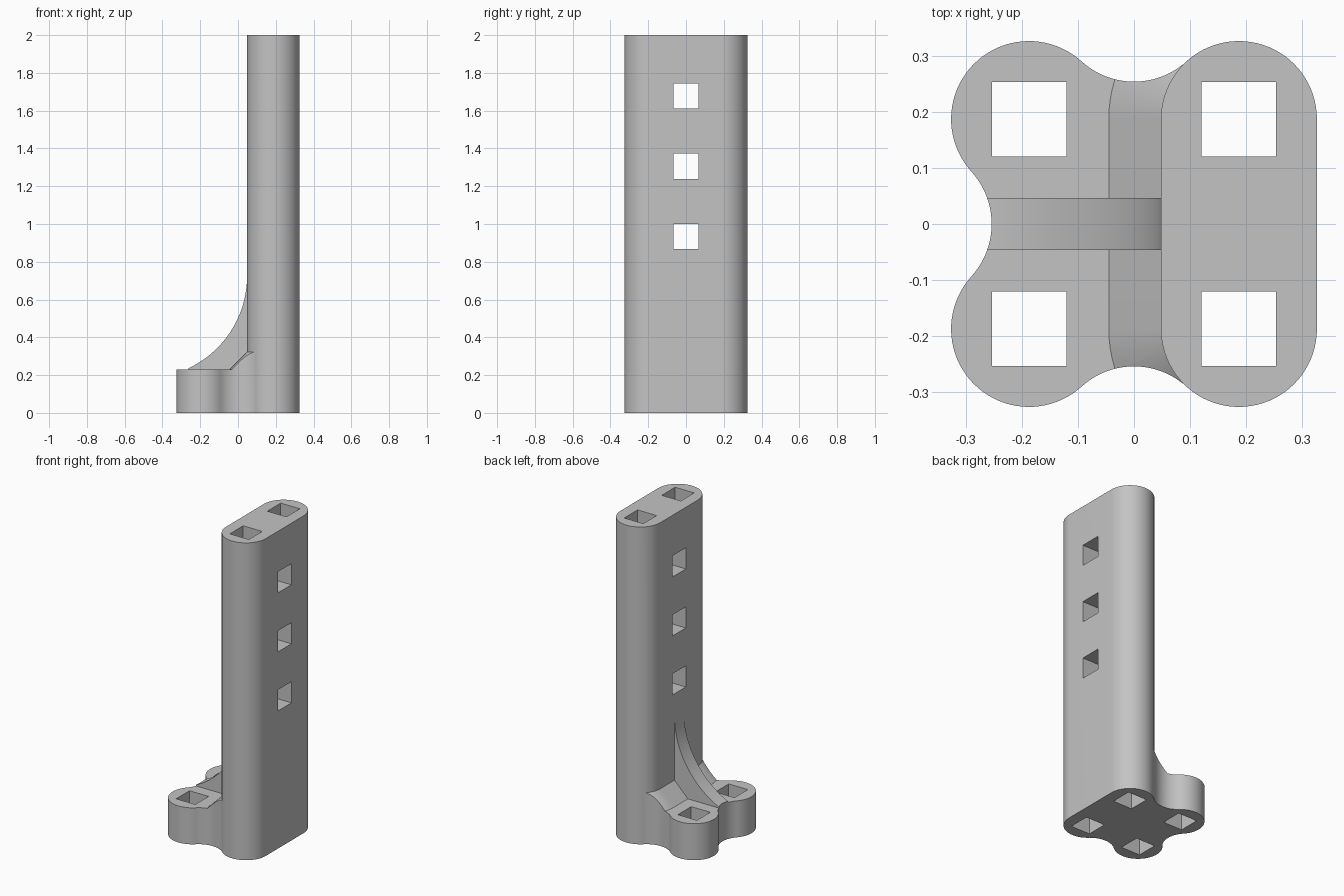
import bpy
import bmesh
from math import cos, sin, radians, sqrt, acos, pi

if "Cube" in bpy.data.objects:
    bpy.data.objects.remove(bpy.data.objects["Cube"], do_unlink=True)

C = 0.187          # lobe centre offset
R = 0.139          # lobe radius
WAIST = C + sqrt(4 * R * R - C * C) - C + C   # centre of the waist arcs
BASE_H = 0.23
FILLET = 0.093
RIB = 0.046
HOLE = 0.0665

grey = bpy.data.materials.new("plain grey")
grey.use_nodes = True
grey.diffuse_color = (0.55, 0.55, 0.55, 1)
grey.node_tree.nodes["Principled BSDF"].inputs["Base Color"].default_value = (0.55, 0.55, 0.55, 1)


def arc(cx, cy, r, a, b, n):
    """Points on an arc from angle a to b, in degrees."""
    angles = [radians(a + (b - a) * i / n) for i in range(n + 1)]
    return [(cx + r * cos(t), cy + r * sin(t)) for t in angles]


def finish(name, bm):
    bmesh.ops.recalc_face_normals(bm, faces=bm.faces)
    mesh = bpy.data.meshes.new(name)
    bm.to_mesh(mesh)
    bm.free()
    mesh.materials.append(grey)
    ob = bpy.data.objects.new(name, mesh)
    bpy.context.collection.objects.link(ob)
    return ob


def loft(name, rings):
    """Closed solid through rings of equal point count."""
    bm = bmesh.new()
    loops = [[bm.verts.new(p) for p in ring] for ring in rings]
    n = len(loops[0])
    for lo, hi in zip(loops, loops[1:]):
        for i in range(n):
            j = (i + 1) % n
            bm.faces.new((lo[i], lo[j], hi[j], hi[i]))
    bm.faces.new(loops[0][::-1])
    bm.faces.new(loops[-1])
    return finish(name, bm)


def boxes(name, limits):
    bm = bmesh.new()
    for x0, x1, y0, y1, z0, z1 in limits:
        made = bmesh.ops.create_cube(bm, size=1)["verts"]
        for v in made:
            v.co.x = x1 if v.co.x > 0 else x0
            v.co.y = y1 if v.co.y > 0 else y0
            v.co.z = z1 if v.co.z > 0 else z0
    return finish(name, bm)


def combine(target, tool, operation):
    mod = target.modifiers.new(operation.lower(), "BOOLEAN")
    mod.operation = operation
    mod.solver = "EXACT"
    mod.object = tool
    bpy.context.view_layer.objects.active = target
    bpy.ops.object.modifier_apply(modifier=mod.name)
    bpy.data.objects.remove(tool, do_unlink=True)


def stadium(r, z):
    pts = arc(C, C, r, 0, 180, 40) + arc(C, -C, r, 180, 360, 40)
    return [(x, y, z) for x, y in pts]


# Foot outline: two round lobes joined by hollow waists, ending inside the column
tilt = acos(C / (2 * R)) * 180 / pi
back = arc(0, WAIST, R, -tilt, tilt - 180, 20)
lobe = arc(-C, C, R, 180 - (180 - tilt), 270 - tilt, 40)
side = arc(-WAIST, 0, R, 90 - tilt, 0, 10)
back[0] = (back[0][0] + 0.001, back[0][1] - 0.001)
half = [(C, C)] + back + lobe[1:] + side[1:]
outline = half + [(x, -y) for x, y in half[-2::-1]]
foot_limit = loft("foot_limit", [[(x, y, z) for x, y in outline] for z in (0, 1)])

# Foot slab, sloped skirt around the column and curved rib
foot = boxes("foot", [(-0.5, 0.3, -0.5, 0.5, -0.1, BASE_H)])
skirt = loft("skirt", [stadium(R + FILLET, 0.1), stadium(R + FILLET, BASE_H),
                       stadium(R - 0.01, BASE_H + FILLET + 0.01)])
RIB_R, RIB_TOP = 0.54, 0.725
curve = arc(C - R - 0.001 - RIB_R, RIB_TOP, RIB_R, 0, 1, 1)[:1]
curve = [(C - R - RIB_R * (1 - cos(radians(a))), RIB_TOP - RIB_R * sin(radians(a)))
         for a in range(0, 70, 2)]
profile = [(0.1, 0.1), (0.1, RIB_TOP)] + curve + [(curve[-1][0], 0.1)]
rib = loft("rib", [[(x, y, z) for x, z in profile] for y in (-RIB, RIB)])
combine(foot, skirt, "UNION")
combine(foot, rib, "UNION")
combine(foot, foot_limit, "INTERSECT")

# Tall column merged with the foot
post = loft("bracket_post", [stadium(R, 0), stadium(R, 2)])
combine(post, foot, "UNION")

# Square sockets running upward and square holes across the column
sockets = boxes("socket_cutter", [(x - HOLE, x + HOLE, y - HOLE, y + HOLE, -0.2, 2.2)
                                  for x in (-C, C) for y in (-C, C)])
cross = boxes("cross_hole_cutter", [(-0.3, 0.6, -HOLE, HOLE, z - HOLE, z + HOLE)
                                    for z in (0.934, 1.306, 1.678)])
combine(post, sockets, "DIFFERENCE")
combine(post, cross, "DIFFERENCE")

# Smooth rounded walls, crisp edges
bpy.ops.object.select_all(action="DESELECT")
post.select_set(True)
bpy.context.view_layer.objects.active = post
bpy.ops.object.shade_smooth_by_angle(angle=radians(20))
